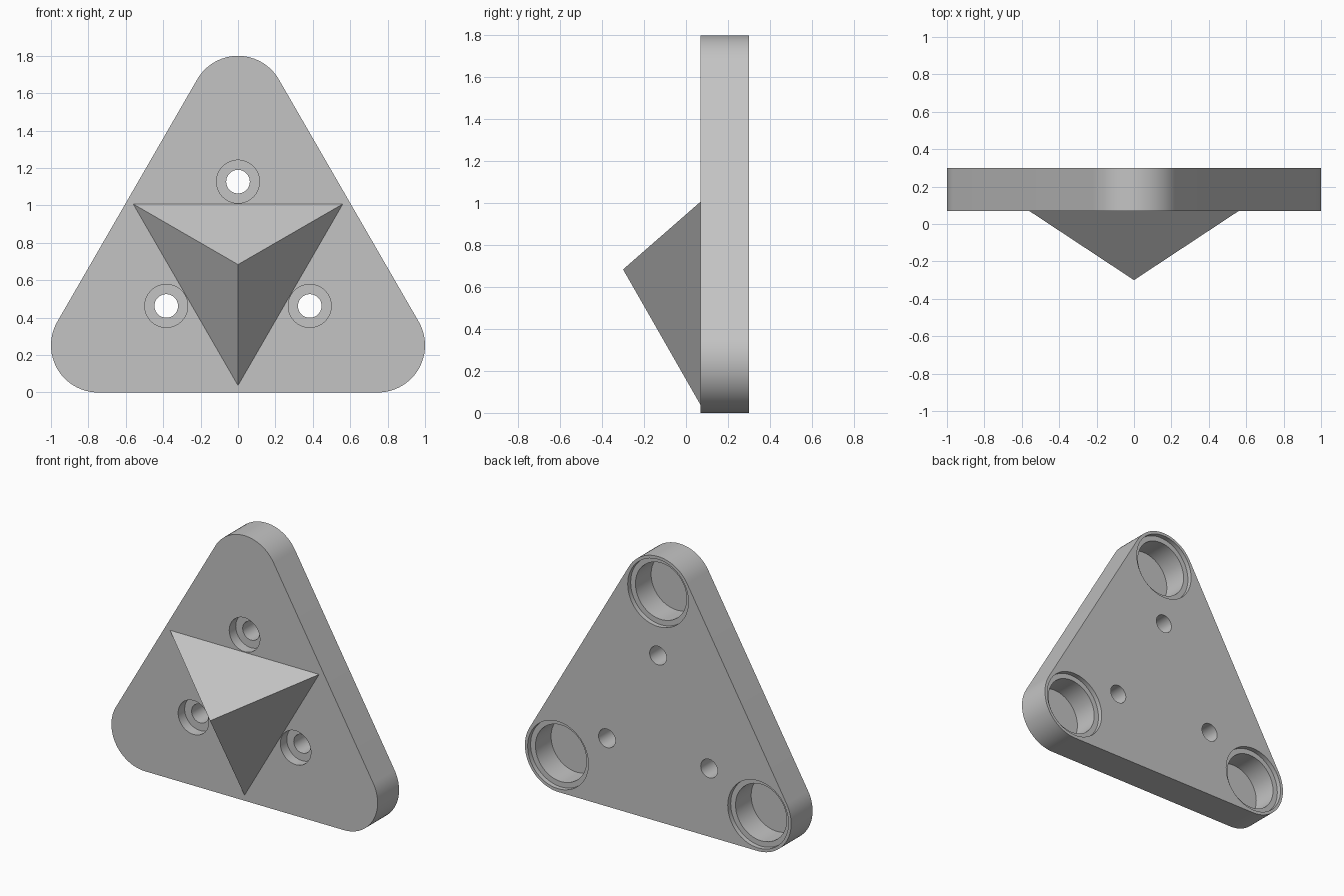
import bpy, bmesh
from math import sin, cos, pi, radians

cube = bpy.data.objects.get("Cube")
if cube:
    bpy.data.objects.remove(cube, do_unlink=True)

FRONT, BACK, TIP = 0.07, 0.30, -0.30   # depths along y
CORNER_R = 0.252                       # rounding of the plate corners
CORNER_D = (1 - CORNER_R) * 2 / 3 ** 0.5
MID_Z = CORNER_R + CORNER_D / 2        # height of the triangle centre
HOLE_D = 0.443                         # screw holes from the centre
PYRAMID_D = 0.647                      # pyramid corners from the centre
SEGMENTS = 64
UP = [pi / 2 + k * 2 * pi / 3 for k in range(3)]

grey = bpy.data.materials.new("plain grey")
grey.use_nodes = True
grey.diffuse_color = (0.55, 0.55, 0.55, 1)
grey.node_tree.nodes["Principled BSDF"].inputs["Base Color"].default_value = (0.55, 0.55, 0.55, 1)


def polar(dist, angle, x=0, z=MID_Z):
    return x + dist * cos(angle), z + dist * sin(angle)


def make_object(name, bm):
    bmesh.ops.recalc_face_normals(bm, faces=bm.faces)
    mesh = bpy.data.meshes.new(name)
    bm.to_mesh(mesh)
    bm.free()
    mesh.materials.append(grey)
    obj = bpy.data.objects.new(name, mesh)
    bpy.context.collection.objects.link(obj)
    return obj


def loft(name, loops):
    """Capped solid through equal loops of points."""
    bm = bmesh.new()
    rings = [[bm.verts.new(p) for p in loop] for loop in loops]
    n = len(rings[0])
    for a, b in zip(rings, rings[1:]):
        for i in range(n):
            j = (i + 1) % n
            bm.faces.new((a[i], a[j], b[j], b[i]))
    bm.faces.new(rings[0])
    bm.faces.new(rings[-1])
    return make_object(name, bm)


def stepped_cutter(name, centre, profile):
    """Round cutter along y from (radius, y) steps."""
    turn = [i * 2 * pi / SEGMENTS for i in range(SEGMENTS)]
    loops = []
    for r, y in profile:
        ring = [polar(r, t, *centre) for t in turn]
        loops.append([(x, y, z) for x, z in ring])
    cutter = loft(name, loops)
    cutter.hide_render = True
    return cutter


# Rounded triangular plate
outline = []
for a in UP:
    centre = polar(CORNER_D, a)
    for i in range(25):
        outline.append(polar(CORNER_R, a - pi / 3 + i * 2 * pi / 3 / 24, *centre))
plate = loft("plate", [[(x, y, z) for x, z in outline] for y in (FRONT, BACK)])

# Counterbored screw holes in front, stepped pockets in the back corners
cutters = []
for a in UP:
    cutters.append(stepped_cutter("screw_hole_cutter", polar(HOLE_D, a), [
        (0.115, FRONT - 0.05), (0.115, FRONT + 0.07),
        (0.063, FRONT + 0.07), (0.063, BACK + 0.05)]))
    cutters.append(stepped_cutter("pocket_cutter", polar(CORNER_D + 0.004, a), [
        (0.228, BACK + 0.05), (0.228, BACK - 0.032),
        (0.192, BACK - 0.032), (0.192, BACK - 0.2)]))

bpy.context.view_layer.objects.active = plate
for cutter in cutters:
    cut = plate.modifiers.new("cut", 'BOOLEAN')
    cut.operation = 'DIFFERENCE'
    cut.solver = 'EXACT'
    cut.object = cutter
    bpy.ops.object.modifier_apply(modifier=cut.name)
for cutter in cutters:
    bpy.data.objects.remove(cutter, do_unlink=True)

bpy.ops.object.select_all(action='DESELECT')
plate.select_set(True)
bpy.ops.object.shade_smooth_by_angle(angle=radians(30))

# Three-sided pyramid on the front, pointing down
bm = bmesh.new()
tip = bm.verts.new((0, TIP, MID_Z))
base = []
for a in UP:
    x, z = polar(PYRAMID_D, a + pi)
    base.append(bm.verts.new((x, FRONT, z)))
for i in range(3):
    bm.faces.new((tip, base[(i + 1) % 3], base[i]))
bm.normal_update()
if bm.faces[:][0].normal.y > 0:
    bmesh.ops.reverse_faces(bm, faces=bm.faces)
make_object("pyramid", bm)
